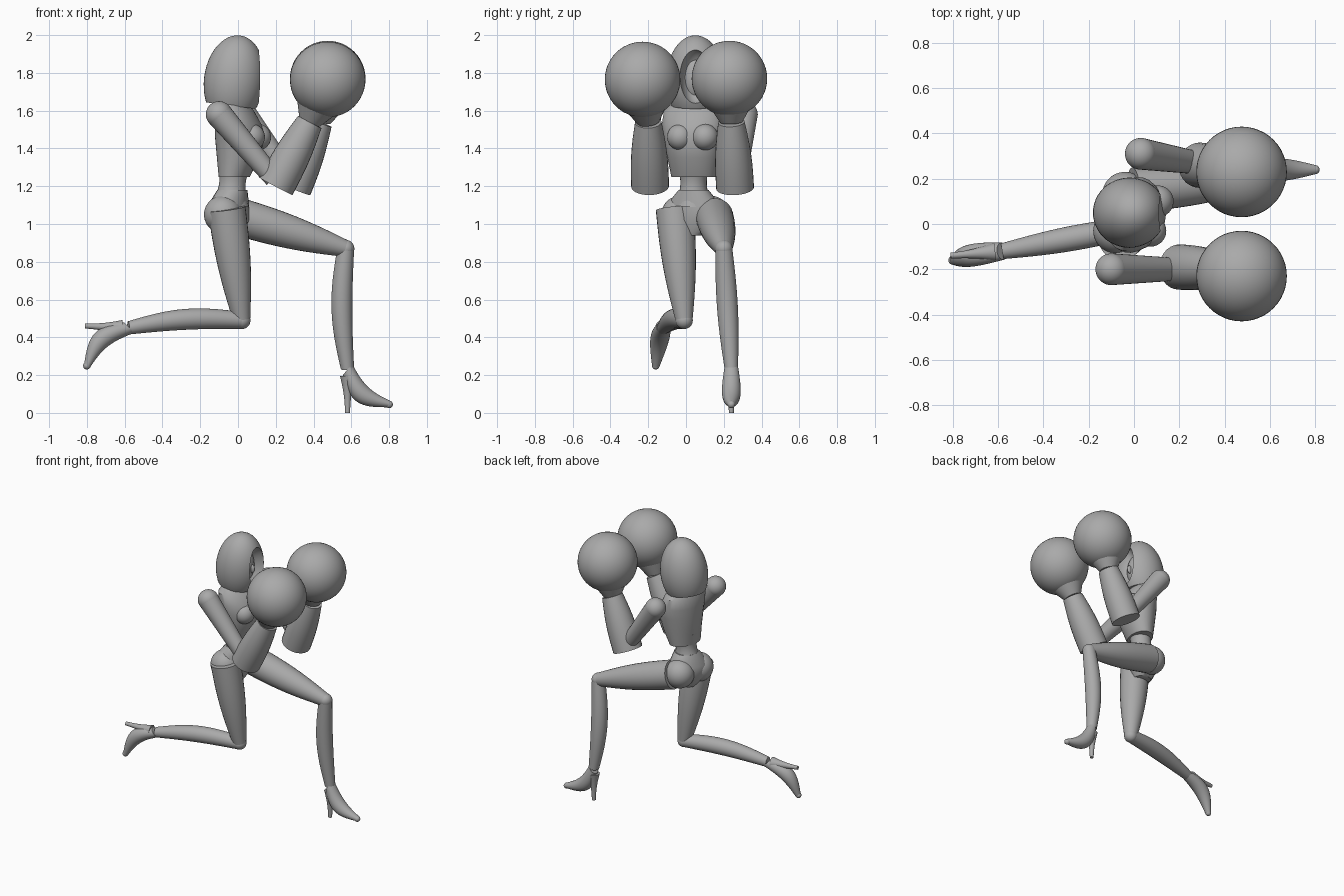
import bpy
import bmesh
from math import cos, sin, pi, radians
from mathutils import Vector

old_cube = bpy.data.objects.get("Cube")
if old_cube:
    bpy.data.objects.remove(old_cube, do_unlink=True)

grey = bpy.data.materials.new("plain grey")
grey.use_nodes = True
grey.diffuse_color = (0.4, 0.4, 0.4, 1)
shader = next(node for node in grey.node_tree.nodes if node.type == 'BSDF_PRINCIPLED')
shader.inputs["Base Color"].default_value = grey.diffuse_color

SIDES = 28
STEPS = 16
SIDEWAYS = Vector((0, 1, 0))
UPWARD = Vector((0, 0, 1))
SHOULDER_LINE = Vector((0.25, 1, 0)).normalized()
HIP_LINE = Vector((0.45, 1, 0)).normalized()


def finish(obj):
    """Give the part its colour and smooth it, keeping hard edges."""
    obj.data.materials.clear()
    obj.data.materials.append(grey)
    obj.data.shade_smooth()
    obj.data.set_sharp_from_angle(angle=radians(40))
    return obj


def skin(name, rings):
    """Bridge elliptical rings, each a centre and two half axes, and cap both ends."""
    bm = bmesh.new()
    loops = []
    for centre, across, depth in rings:
        angles = [2 * pi * k / SIDES for k in range(SIDES)]
        loops.append([bm.verts.new(centre + across * cos(a) + depth * sin(a)) for a in angles])
    for low, high in zip(loops, loops[1:]):
        for k in range(SIDES):
            bm.faces.new((low[k - 1], low[k], high[k], high[k - 1]))
    bm.faces.new(loops[0])
    bm.faces.new(loops[-1])
    bmesh.ops.recalc_face_normals(bm, faces=bm.faces)
    mesh = bpy.data.meshes.new(name)
    bm.to_mesh(mesh)
    bm.free()
    obj = bpy.data.objects.new(name, mesh)
    bpy.context.collection.objects.link(obj)
    return finish(obj)


def limb(name, start, end, start_radius, end_radius, swell=0, bow=0):
    """A tapering limb that may swell or bow towards its middle."""
    start, end = Vector(start), Vector(end)
    normal = (end - start).cross(SIDEWAYS).normalized()
    across = normal.cross(end - start).normalized()
    rings = []
    for step in range(STEPS + 1):
        t = step / STEPS
        middle = sin(pi * t)
        radius = start_radius + (end_radius - start_radius) * t + swell * middle
        centre = start.lerp(end, t) + normal * bow * middle
        rings.append((centre, across * radius, normal * radius))
    return skin(name, rings)


def trunk(name, line, levels):
    """Stack level ellipses: forward offset, height, half width, half depth."""
    forward = line.cross(UPWARD)
    rings = [(Vector((x, 0.04, z)), line * width, forward * depth)
             for x, z, width, depth in levels]
    return skin(name, rings)


def ball(name, centre, radii, tilt=0):
    bpy.ops.mesh.primitive_uv_sphere_add(segments=48, ring_count=24, location=centre)
    obj = bpy.context.object
    obj.name = name
    obj.scale = radii
    obj.rotation_euler.y = tilt
    return finish(obj)


def round_ball(name, centre, radius):
    return ball(name, centre, (radius, radius, radius))


def arm(tag, shoulder, elbow, cuff, wrist, hand):
    """Shoulder joint, upper arm, flared gauntlet and big round glove."""
    round_ball(tag + "_shoulder", shoulder, 0.07)
    limb(tag + "_upper_arm", shoulder, elbow, 0.07, 0.05)
    limb(tag + "_gauntlet", cuff, wrist, 0.1, 0.07, swell=0.01)
    limb(tag + "_wrist", wrist, Vector(wrist).lerp(Vector(hand), 0.5), 0.06, 0.13)
    round_ball(tag + "_glove", hand, 0.2)


def leg(tag, hip, knee, ankle, toe, heel):
    """Thigh, knee joint, shin and high-heeled shoe."""
    limb(tag + "_thigh", hip, knee, 0.1, 0.045, swell=0.015)
    round_ball(tag + "_knee", knee, 0.046)
    limb(tag + "_shin", knee, ankle, 0.045, 0.035, swell=0.015, bow=-0.025)
    limb(tag + "_shoe", ankle, toe, 0.038, 0.02, swell=0.02, bow=-0.05)
    round_ball(tag + "_toe", toe, 0.02)
    limb(tag + "_heel", Vector(ankle).lerp(Vector(heel), 0.15), heel, 0.04, 0.013, swell=-0.006)


# Torso
trunk("chest", SHOULDER_LINE, [
    (-0.02, 1.25, 0.12, 0.08), (0, 1.35, 0.14, 0.11), (0.01, 1.46, 0.16, 0.13),
    (0, 1.53, 0.17, 0.12), (-0.02, 1.6, 0.16, 0.1), (-0.03, 1.65, 0.1, 0.07)])
for tag, y in (("right", -0.03), ("left", 0.1)):
    round_ball(tag + "_bust", (0.08 + y / 4, y, 1.46), 0.07)
limb("neck", (-0.03, 0.05, 1.6), (-0.02, 0.05, 1.75), 0.06, 0.05)
limb("waist", (-0.02, 0.04, 1.32), (-0.04, 0.04, 1.1), 0.09, 0.1, swell=-0.025)
trunk("pelvis", HIP_LINE, [
    (-0.03, 1.18, 0.08, 0.08), (-0.05, 1.1, 0.15, 0.1),
    (-0.05, 1.02, 0.15, 0.1), (-0.04, 0.94, 0.05, 0.06)])
round_ball("right_buttock", (-0.08, -0.03, 1.05), 0.1)
round_ball("left_buttock", (-0.04, 0.13, 1.05), 0.1)

# Hood: an egg sliced flat at the neck, with a hollowed opening
hood = ball("hood", (-0.02, 0.05, 1.76), (0.16, 0.155, 0.24), tilt=0.13)
bm = bmesh.new()
bm.from_mesh(hood.data)
bmesh.ops.bisect_plane(bm, geom=bm.verts[:] + bm.edges[:] + bm.faces[:],
                       plane_co=UPWARD * -0.56, plane_no=UPWARD, clear_inner=True)
bmesh.ops.holes_fill(bm, edges=[edge for edge in bm.edges if edge.is_boundary])
bm.to_mesh(hood.data)
bm.free()
cutter = ball("hood_cutter", (0.15, 0.05, 1.78), (0.12, 0.085, 0.15))
cutter.hide_render = True
opening = hood.modifiers.new("opening", 'BOOLEAN')
opening.object = cutter
opening.operation = 'DIFFERENCE'
opening.solver = 'EXACT'
bpy.context.view_layer.update()
graph = bpy.context.evaluated_depsgraph_get()
hollow = bpy.data.meshes.new_from_object(hood.evaluated_get(graph))
hood.modifiers.clear()
hood.data = hollow
finish(hood)
bpy.data.objects.remove(cutter, do_unlink=True)

# Face inside the hood
ball("face", (0, 0.05, 1.77), (0.08, 0.08, 0.13))
ball("nose", (0.08, 0.05, 1.76), (0.02, 0.013, 0.03))

# Raised arms
arm("right", shoulder=(-0.1, -0.2, 1.58), elbow=(0.19, -0.2, 1.24), cuff=(0.2, -0.19, 1.2),
    wrist=(0.38, -0.2, 1.54), hand=(0.475, -0.23, 1.765))
arm("left", shoulder=(0.03, 0.31, 1.58), elbow=(0.28, 0.27, 1.24), cuff=(0.29, 0.26, 1.19),
    wrist=(0.43, 0.24, 1.54), hand=(0.475, 0.23, 1.77))

# Left leg stepping forward, right leg trailing
leg("left", hip=(0, 0.15, 1.04), knee=(0.57, 0.2, 0.87), ankle=(0.58, 0.24, 0.23),
    toe=(0.8, 0.24, 0.045), heel=(0.58, 0.24, 0))
leg("right", hip=(-0.06, -0.06, 1.08), knee=(0.02, -0.01, 0.49), ankle=(-0.58, -0.12, 0.45),
    toe=(-0.8, -0.16, 0.25), heel=(-0.81, -0.14, 0.46))
